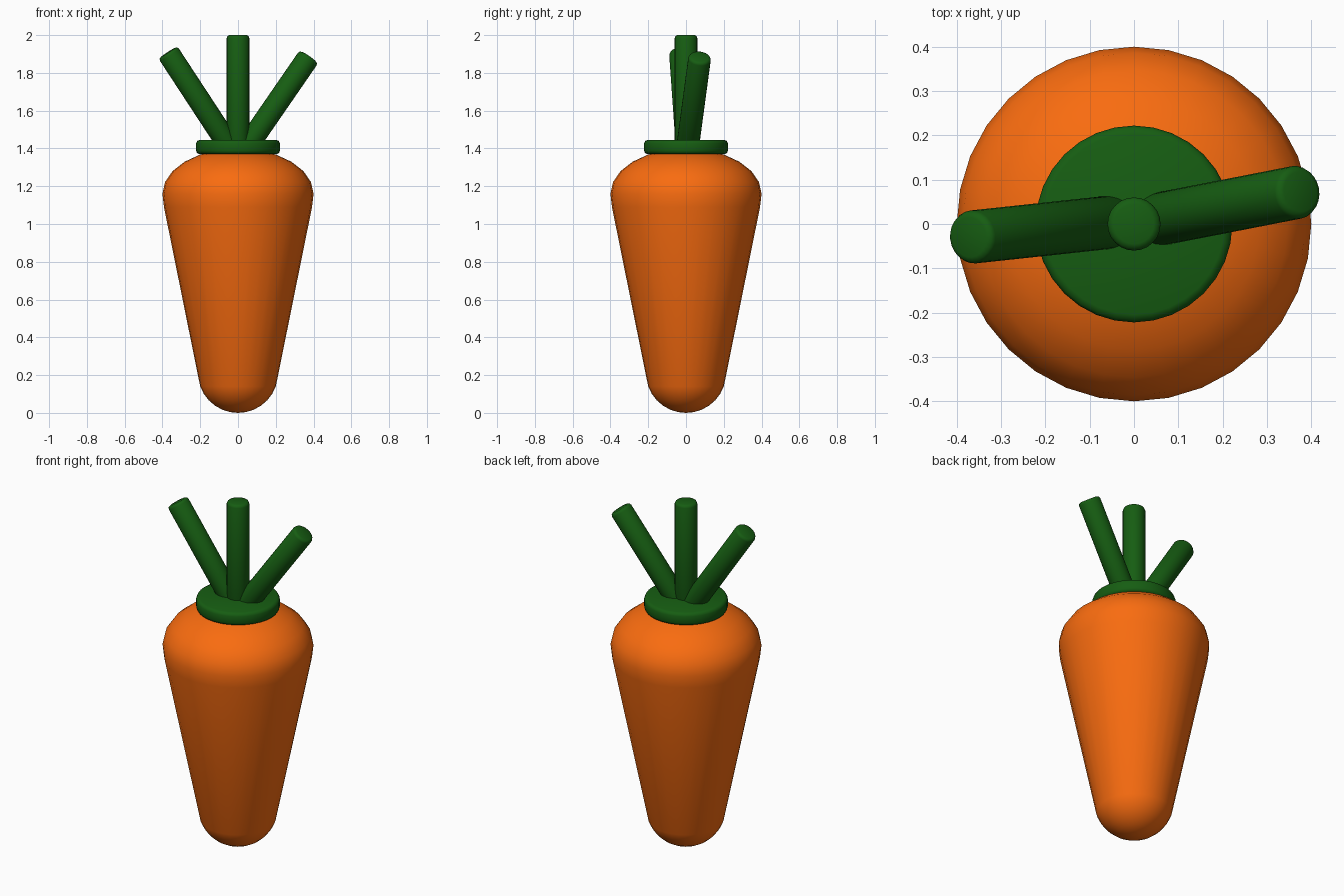
import bpy, bmesh, math
from mathutils import Vector

if "Cube" in bpy.data.objects:
    bpy.data.objects.remove(bpy.data.objects["Cube"])


def material(name, color):
    m = bpy.data.materials.new(name)
    m.diffuse_color = color
    m.use_nodes = True
    m.node_tree.nodes["Principled BSDF"].inputs["Base Color"].default_value = m.diffuse_color
    return m


ORANGE = material("orange", (0.95, 0.15, 0.005, 1))
GREEN = material("green", (0.008, 0.11, 0.006, 1))


def lathe(name, profile, mat, sides=32, base=(0, 0, 0), axis=(0, 0, 1)):
    """Revolve (radius, height) points around an axis; both ends are closed."""
    bm = bmesh.new()
    pts = [bm.verts.new((r, 0, z)) for r, z in profile]
    edges = [bm.edges.new(p) for p in zip(pts, pts[1:])]
    bmesh.ops.spin(bm, geom=pts + edges, cent=(0, 0, 0), axis=(0, 0, 1),
                   angle=math.tau, steps=sides)
    bmesh.ops.remove_doubles(bm, verts=bm.verts, dist=1e-5)
    bmesh.ops.recalc_face_normals(bm, faces=bm.faces)
    mesh = bpy.data.meshes.new(name)
    bm.to_mesh(mesh)
    bm.free()
    mesh.materials.append(mat)
    ob = bpy.data.objects.new(name, mesh)
    bpy.context.collection.objects.link(ob)
    ob.location = base
    ob.rotation_euler = Vector(axis).to_track_quat('Z', 'Y').to_euler()
    bpy.context.view_layer.objects.active = ob
    ob.select_set(True)
    bpy.ops.object.shade_smooth_by_angle(angle=math.radians(60))
    ob.select_set(False)
    return ob


def rounded_cylinder(r, z0, z1, b):
    return [(0, z0), (r - b, z0), (r - b * 0.3, z0 + b * 0.3), (r, z0 + b),
            (r, z1 - b), (r - b * 0.3, z1 - b * 0.3), (r - b, z1), (0, z1)]


# Root: rounded tip, tapering side, domed shoulder
N = 6
R = 0.213
tip = [(R * math.sin(a), R - R * math.cos(a))
       for a in (i * math.radians(70) / N for i in range(N + 1))]
shoulder = [(0.4 * math.cos(a), 1.16 + 0.24 * math.sin(a))
            for a in (i * math.pi / 2 / N for i in range(N + 1))]
shoulder[-1] = (0, 1.40)
lathe("carrot_root", tip + [(0.392, 1.09)] + shoulder, ORANGE)

# Leaf collar
lathe("leaf_collar", rounded_cylinder(0.222, 1.37, 1.445, 0.018), GREEN)

# Stems
stems = {"middle_stem": ((0, 0, 1.38), (0, 0, 2.0)),
         "left_stem": ((-0.025, 0.007, 1.38), (-0.371, -0.03, 1.908)),
         "right_stem": ((0.027, 0.005, 1.38), (0.375, 0.073, 1.885))}
for name, (a, b) in stems.items():
    d = Vector(b) - Vector(a)
    lathe(name, rounded_cylinder(0.06, 0, d.length, 0.015), GREEN, 24, a, d)
